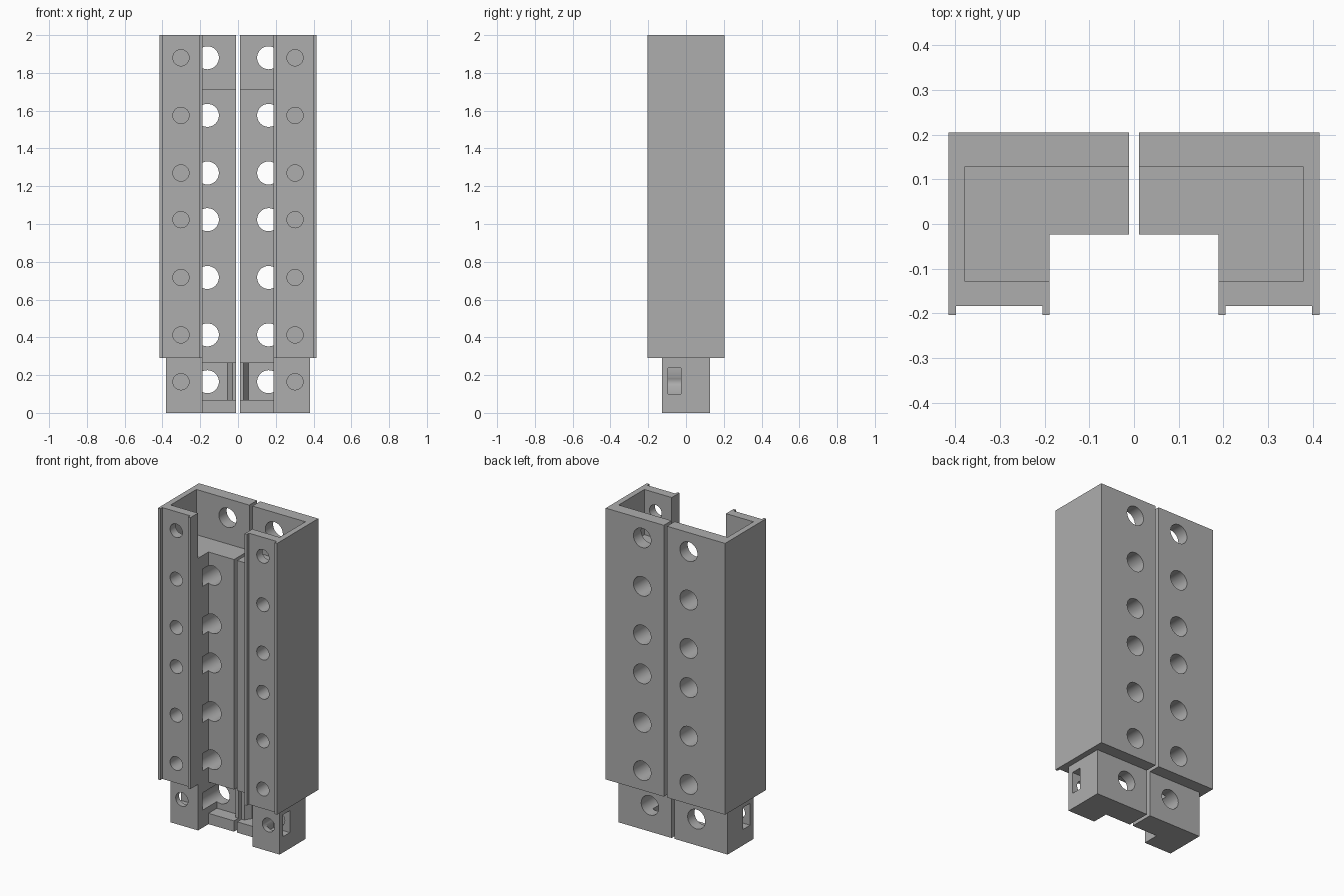
import bpy, bmesh, math

if "Cube" in bpy.data.objects:
    bpy.data.objects.remove(bpy.data.objects["Cube"])

grey = bpy.data.materials.new("plain grey")
grey.diffuse_color = (0.42, 0.42, 0.42, 1)
grey.use_nodes = True
grey.node_tree.nodes["Principled BSDF"].inputs["Base Color"].default_value = grey.diffuse_color


def prism(name, outline, z0, z1):
    """Extrude an XY outline upward from z0 to z1."""
    bm = bmesh.new()
    face = bm.faces.new([bm.verts.new((x, y, z0)) for x, y in outline])
    out = bmesh.ops.extrude_face_region(bm, geom=[face])
    top = [v for v in out["geom"] if isinstance(v, bmesh.types.BMVert)]
    bmesh.ops.translate(bm, verts=top, vec=(0, 0, z1 - z0))
    bmesh.ops.recalc_face_normals(bm, faces=bm.faces)
    mesh = bpy.data.meshes.new(name)
    bm.to_mesh(mesh)
    bm.free()
    mesh.materials.append(grey)
    ob = bpy.data.objects.new(name, mesh)
    bpy.context.collection.objects.link(ob)
    return ob


def box(x0, x1, y0, y1, z0, z1):
    return prism("cutter", [(x0, y0), (x1, y0), (x1, y1), (x0, y1)], z0, z1)


def bore(x, z, r, y0, y1):
    """Round cutter running along y."""
    bpy.ops.mesh.primitive_cylinder_add(
        vertices=32, radius=r, depth=y1 - y0,
        location=(x, (y0 + y1) / 2, z), rotation=(math.pi / 2, 0, 0))
    ob = bpy.context.object
    ob.data.materials.append(grey)
    return ob


def cut(body, cutter):
    mod = body.modifiers.new("cut", "BOOLEAN")
    mod.operation = "DIFFERENCE"
    mod.solver = "EXACT"
    mod.object = cutter
    bpy.context.view_layer.objects.active = body
    bpy.ops.object.modifier_apply(modifier=mod.name)
    bpy.data.objects.remove(cutter)


# L-shaped body of one half, with two thin lips along its front column
half = prism("right_half", [
    (0.011, 0.205), (0.011, -0.024), (0.189, -0.024), (0.189, -0.204),
    (0.205, -0.204), (0.205, -0.184), (0.399, -0.184), (0.399, -0.204),
    (0.416, -0.204), (0.416, 0.205)], 0, 2)

# narrower plug at the bottom
cut(half, box(0.38, 0.6, -0.5, 0.5, -0.1, 0.29))
cut(half, box(-0.1, 0.6, 0.128, 0.5, -0.1, 0.29))
cut(half, box(-0.1, 0.6, -0.5, -0.128, -0.1, 0.29))

# matching socket at the top
cut(half, box(-0.1, 0.38, -0.128, 0.128, 1.715, 2.1))

# pocket in the plug, leaving a slanted post beside the seam
cut(half, prism("cutter", [
    (-0.05, -0.05), (0.189, -0.05), (0.189, 0.06), (0.055, 0.06),
    (0.03, 0.02), (-0.05, 0.02)], 0.068, 0.265))

# slot in the side of the plug
cut(half, box(0.265, 0.5, -0.095, -0.027, 0.1, 0.238))

# wide holes from the back and small holes from the front
for z in (0.165, 0.413, 0.717, 1.023, 1.27, 1.575, 1.88):
    cut(half, bore(0.162, z, 0.061, -0.085, 0.4))
    cut(half, bore(0.302, z, 0.043, -0.4, 0.0))

# second half by mirroring
left = half.copy()
left.data = half.data.copy()
left.name = "left_half"
bpy.context.collection.objects.link(left)
bm = bmesh.new()
bm.from_mesh(left.data)
bmesh.ops.scale(bm, verts=bm.verts, vec=(-1, 1, 1))
bmesh.ops.reverse_faces(bm, faces=bm.faces)
bm.to_mesh(left.data)
bm.free()

# round bores smooth, flat walls crisp
bpy.ops.object.select_all(action="DESELECT")
for ob in (half, left):
    ob.select_set(True)
bpy.context.view_layer.objects.active = half
bpy.ops.object.shade_smooth_by_angle(angle=math.radians(30))
